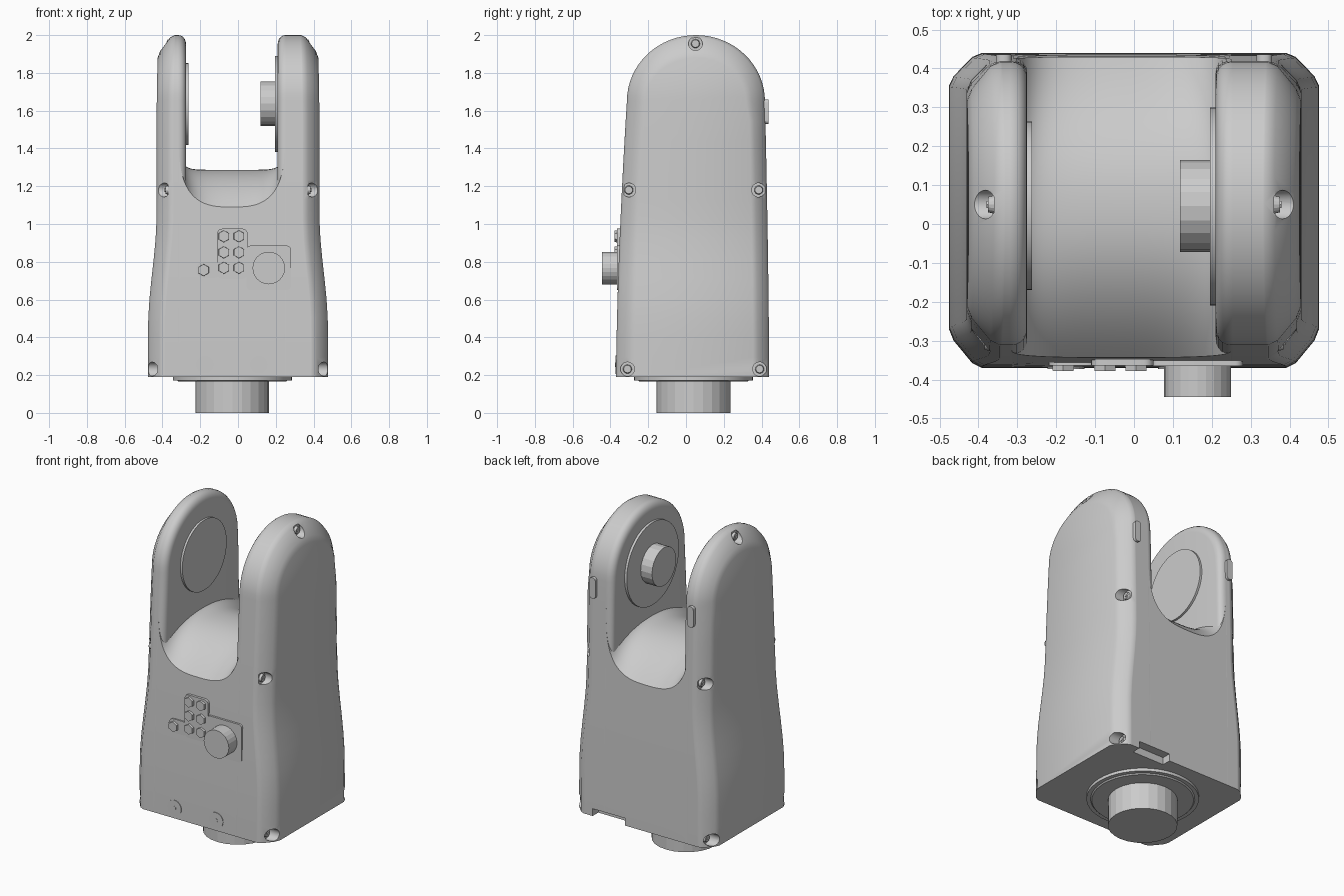
import bpy, bmesh
from math import sin, cos, pi, radians
from mathutils import Matrix, Vector

if "Cube" in bpy.data.objects:
    bpy.data.objects.remove(bpy.data.objects["Cube"])

XC, HW, TOPZ = -0.0325, 0.2825, 1.65   # slot centre, half width at rim, arc centre height


def finish(bm, name, smooth=30):
    bmesh.ops.recalc_face_normals(bm, faces=bm.faces)
    me = bpy.data.meshes.new(name)
    bm.to_mesh(me)
    bm.free()
    ob = bpy.data.objects.new(name, me)
    bpy.context.collection.objects.link(ob)
    if smooth:
        shade(ob, smooth)
    return ob


def shade(ob, angle=30):
    bpy.ops.object.select_all(action='DESELECT')
    ob.select_set(True)
    bpy.context.view_layer.objects.active = ob
    bpy.ops.object.shade_smooth_by_angle(angle=radians(angle))


def loft(rings, name):
    """Skin closed rings; ends are closed with strips from front to back."""
    bm = bmesh.new()
    vs = [[bm.verts.new(p) for p in r] for r in rings]
    n = len(rings[0])
    for a, b in zip(vs, vs[1:]):
        for i in range(n):
            j = (i + 1) % n
            bm.faces.new((a[i], a[j], b[j], b[i]))
    for r in (vs[0], vs[-1]):
        for i in range(n // 2):
            bm.faces.new(list(dict.fromkeys((r[i], r[i + 1], r[n - 2 - i], r[n - 1 - i]))))
    return finish(bm, name, 0)


def add_cyl(bm, a, b, r, seg=24, r2=None, spin=0):
    a, b = Vector(a), Vector(b)
    d = b - a
    m = (Matrix.Translation((a + b) / 2) @ d.to_track_quat('Z', 'Y').to_matrix().to_4x4()
         @ Matrix.Rotation(spin, 4, 'Z'))
    bmesh.ops.create_cone(bm, cap_ends=True, segments=seg, radius1=r,
                          radius2=r if r2 is None else r2, depth=d.length, matrix=m)


def cyl(name, a, b, r, seg=24, r2=None, smooth=12, spin=0):
    bm = bmesh.new()
    add_cyl(bm, a, b, r, seg, r2, spin)
    return finish(bm, name, smooth)


def add_box(bm, lo, hi):
    lo, hi = Vector(lo), Vector(hi)
    m = Matrix.Translation((lo + hi) / 2) @ Matrix.Diagonal((*(hi - lo), 1))
    bmesh.ops.create_cube(bm, size=1, matrix=m)


def plate(name, lo, hi, r):
    """Box whose edges along y are rounded."""
    bm = bmesh.new()
    add_box(bm, lo, hi)
    es = [e for e in bm.edges if abs(e.verts[0].co.y - e.verts[1].co.y) > 1e-4]
    bmesh.ops.bevel(bm, geom=es, offset=r, segments=5, profile=0.5, affect='EDGES')
    return finish(bm, name)


# Body outline functions
def lean(z):
    return max(0, (z - 0.19) / 1.46) ** 1.6


def y_front(z):
    return -0.37 + 0.057 * lean(z)


def y_back(z):
    return 0.44 - 0.022 * lean(z)


def half_width(z):
    t = min(1, max(0, (z - 0.45) / 0.6))
    top = max(0, (z - 1.5) / 0.5)
    return 0.476 - 0.045 * t * t * (3 - 2 * t) - 0.01 * top ** 2


def profile(inset):
    zs = [0.19 + (TOPZ - 0.19) * i / 14 for i in range(14)]
    cy = (y_front(TOPZ) + y_back(TOPZ)) / 2
    w = (y_back(TOPZ) - y_front(TOPZ)) / 2
    pts = [(y_front(z) + inset, z) for z in zs]
    for k in range(33):
        a = pi * k / 32
        pts.append((cy - (w - inset) * cos(a), TOPZ + (0.35 - 1.2 * inset) * sin(a)))
    pts += [(y_back(z) - inset * 0.85, z) for z in reversed(zs)]
    return pts


# Side arms: chamfered outside, rounded inside
body = []
for s, inner, rim, name in ((1, 0.21, XC + HW, "right_arm"), (-1, 0.275, HW - XC, "left_arm")):
    rings = []
    for d, i in ((0, 0.1), (0.012, 0.07), (0.06, 0.012), (0.085, 0), (0.09, 0)):
        rings.append([(s * (half_width(z) - d), y, z) for y, z in profile(i)])
    r = rim - inner
    for a in (-3, 0, 18, 36, 54, 72, 90):
        x = rim + 0.004 if a < 0 else rim - r * sin(radians(a))
        i = 0 if a < 0 else r * (1 - cos(radians(a)))
        rings.append([(s * x, y, z) for y, z in profile(i)])
    body.append(loft(rings, name))

# Core between the arms with a saddle-shaped slot floor
rings = []
for k in range(41):
    t = sin(pi / 2 * (k - 20) / 20)
    x = XC + HW * t
    zr = 1.09 + 0.4 * (1 - max(0, 1 - abs(t) ** 3) ** (1 / 3))
    zp = 1.287 + 0.4 * (1 - max(0, 1 - abs(t) ** 8) ** (1 / 8))
    zs = [0.19 + (zr - 0.19) * i / 8 for i in range(8)]
    ring = [(x, y_front(z), z) for z in zs]
    yf, yb = y_front(zr), y_back(zr)
    for j in range(25):
        u = -1 + 2 * j / 24
        ring.append((x, (yf + yb) / 2 + u * (yb - yf) / 2, zp - (zp - zr) * abs(u) ** 2.2))
    ring += [(x, y_back(z), z) for z in reversed(zs)]
    rings.append(ring)
body.append(loft(rings, "core"))

# Cutter: screw recesses and the notch under the back edge
SCREWS = ((-0.303, 1.18, 0.37), (0.385, 1.18, 0.37), (-0.31, 0.232, 0.405),
          (0.39, 0.232, 0.405), (0.05, 1.955, 0.36))
bm = bmesh.new()
for s in (1, -1):
    for y, z, x in SCREWS:
        add_cyl(bm, (s * x, y, z), (s * 0.6, y, z), 0.037, 20)
add_box(bm, (0.11, 0.385, 0.1), (0.33, 0.5, 0.235))
cutter = finish(bm, "recess_cutter", 0)
cutter.hide_render = True
for ob in body:
    mod = ob.modifiers.new("recess", 'BOOLEAN')
    mod.operation, mod.solver, mod.object = 'DIFFERENCE', 'EXACT', cutter
    bpy.ops.object.select_all(action='DESELECT')
    ob.select_set(True)
    bpy.context.view_layer.objects.active = ob
    bpy.ops.object.modifier_apply(modifier=mod.name)
    shade(ob)
bpy.data.objects.remove(cutter)

# Screw heads and the small clips on the back of the arms
for s in (1, -1):
    for y, z, x in SCREWS:
        cyl("screw_head", (s * (x - 0.01), y, z), (s * (x + 0.015), y, z), 0.026, 16, 0.02)
        cyl("screw_socket", (s * x, y, z), (s * (x + 0.019), y, z), 0.01, 6)
    plate("back_clip", (s * 0.335 - 0.02, 0.39, 1.53), (s * 0.335 + 0.02, 0.436, 1.66), 0.018)

# Pivot discs and knob inside the fork
cyl("left_disc", (-0.29, 0.047, 1.635), (-0.262, 0.047, 1.635), 0.217, 48)
cyl("right_disc", (0.23, 0.045, 1.635), (0.195, 0.045, 1.635), 0.255, 48)
cyl("pivot_knob", (0.2, 0.046, 1.637), (0.118, 0.046, 1.637), 0.118, 20)

# Base flange and shaft
cyl("base_flange", (-0.03, 0.04, 0.165), (-0.03, 0.04, 0.2), 0.285, 48, 0.32)
cyl("base_ring", (-0.03, 0.04, 0.172), (-0.03, 0.04, 0.2), 0.315, 48)
cyl("base_shaft", (-0.03, 0.04, 0), (-0.03, 0.04, 0.18), 0.195, 24)

# Control panel: plates, hexagonal buttons, dial
plate("button_plate", (-0.11, -0.364, 0.71), (0.05, -0.34, 0.975), 0.025)
plate("button_plate_side", (-0.22, -0.3635, 0.715), (-0.09, -0.34, 0.80), 0.035)
plate("dial_plate", (0.045, -0.365, 0.65), (0.28, -0.34, 0.885), 0.02)
spots = [(x, z) for x in (-0.075, 0.005) for z in (0.935, 0.85, 0.768)] + [(-0.182, 0.756)]
for x, z in spots:
    cyl("hex_button", (x, -0.35, z), (x, -0.378, z), 0.033, 6, 0.031)
cyl("dial", (0.163, -0.35, 0.767), (0.163, -0.445, 0.767), 0.086, 24)

# Flush caps low on the front
for x in (-0.175, 0.11):
    cyl("front_cap", (x, -0.36, 0.255), (x, -0.373, 0.255), 0.048, 24)
    cyl("front_cap_pin", (x, -0.36, 0.255), (x, -0.375, 0.255), 0.012, 12)
